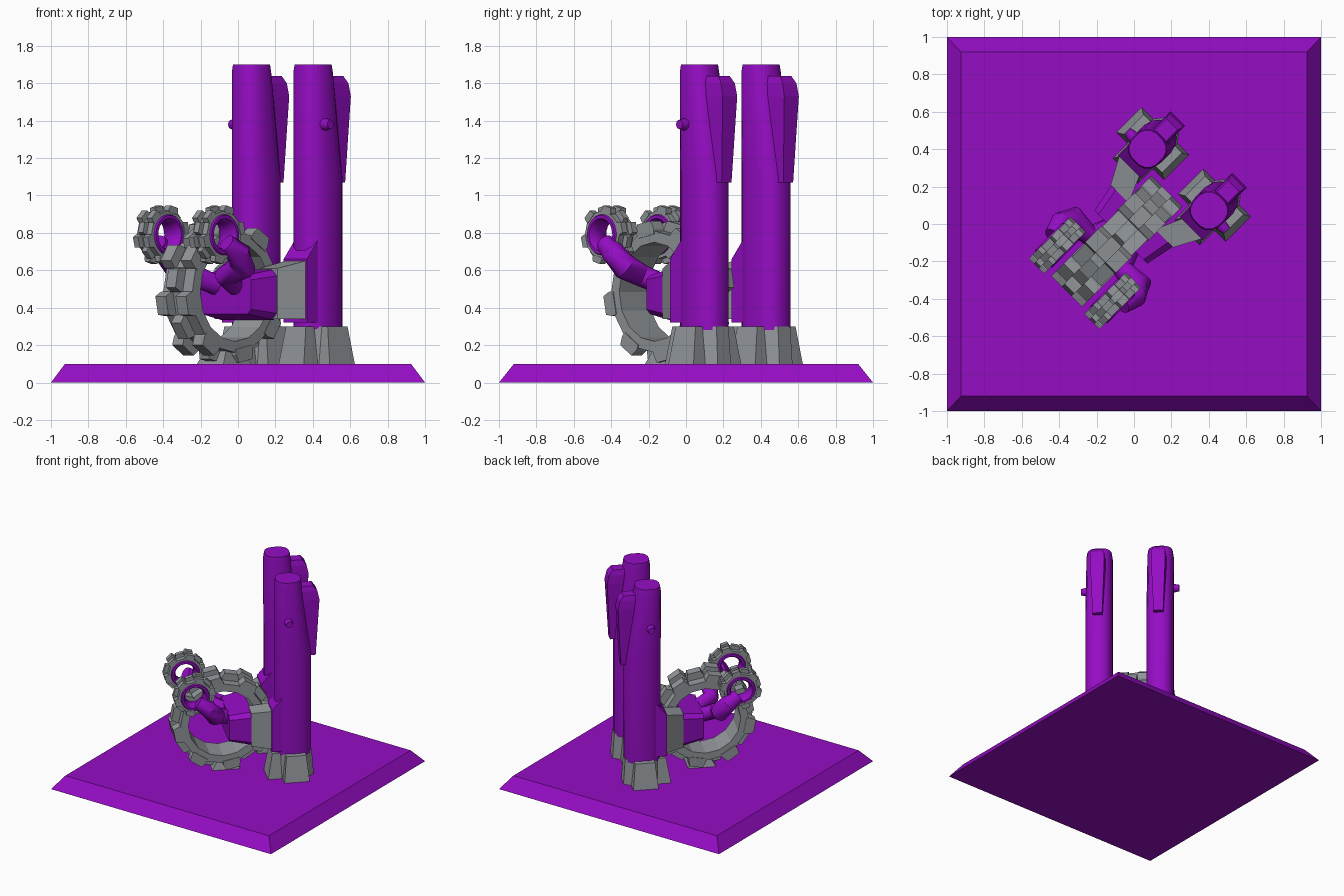
import bpy, bmesh, math
from mathutils import Matrix, Vector

if "Cube" in bpy.data.objects:
    bpy.data.objects.remove(bpy.data.objects["Cube"])

TURN = Matrix.Rotation(math.radians(45), 4, 'Z')   # the machine sits diagonally on its plinth


def material(name, rgb):
    m = bpy.data.materials.new(name)
    m.diffuse_color = (*rgb, 1)
    m.use_nodes = True
    m.node_tree.nodes["Principled BSDF"].inputs["Base Color"].default_value = m.diffuse_color
    return m


PURPLE = material("purple", (0.30, 0.004, 0.55))
GRAY = material("gray", (0.29, 0.31, 0.33))


def finish(name, bm, mat, turn=True, smooth=False):
    bmesh.ops.recalc_face_normals(bm, faces=bm.faces)
    if turn:
        bm.transform(TURN)
    me = bpy.data.meshes.new(name)
    bm.to_mesh(me)
    bm.free()
    me.materials.append(mat)
    ob = bpy.data.objects.new(name, me)
    bpy.context.collection.objects.link(ob)
    if smooth:
        bpy.ops.object.select_all(action='DESELECT')
        ob.select_set(True)
        bpy.context.view_layer.objects.active = ob
        bpy.ops.object.shade_smooth_by_angle(angle=math.radians(35))
    return ob


def loft(bm, loops, closed=False):
    """Skin a list of equal-length point loops."""
    rings = [[bm.verts.new(p) for p in l] for l in loops]
    n = len(rings[0])
    for a, b in zip(rings, rings[1:] + rings[:1] if closed else rings[1:]):
        for i in range(n):
            j = (i + 1) % n
            bm.faces.new((a[i], a[j], b[j], b[i]))
    if not closed:
        bm.faces.new(rings[0])
        bm.faces.new(rings[-1])


def rect(u0, u1, v0, v1, z):
    return [(u0, v0, z), (u1, v0, z), (u1, v1, z), (u0, v1, z)]


def oval(u, v, z, ru, rv, n=16, power=0.8):
    pts = []
    for i in range(n):
        a = 2 * math.pi * (i + 0.5) / n
        c, s = math.cos(a), math.sin(a)
        pts.append((u + ru * math.copysign(abs(c) ** power, c),
                    v + rv * math.copysign(abs(s) ** power, s), z))
    return pts


def tube(bm, path, radii, n=12):
    """Round tube with mitred joints along a path."""
    path = [Vector(p) for p in path]
    loops = []
    for i, p in enumerate(path):
        d = (path[min(i + 1, len(path) - 1)] - path[max(i - 1, 0)]).normalized()
        side = d.cross(Vector((0.1, 0.2, 1))).normalized()
        up = side.cross(d)
        loops.append([p + radii[i] * (math.cos(2 * math.pi * k / n) * side +
                                      math.sin(2 * math.pi * k / n) * up) for k in range(n)])
    loft(bm, loops)


def tread_ring(name, centre, r_in, r_band, r_lug, half, n):
    """Faceted band with alternating centre and edge lugs, axle across v."""
    bm = bmesh.new()
    cu, cv, cz = centre

    def at(r, a, v):
        return (cu + r * math.cos(a), cv + v, cz + r * math.sin(a))

    step = 2 * math.pi / n
    loft(bm, [[at(r_in, k * step, -half), at(r_band, k * step, -half),
               at(r_band, k * step, half), at(r_in, k * step, half)] for k in range(n)], True)
    third = half / 3
    for k in range(n):
        spans = [(-third, third)] if k % 2 else [(-half * 1.05, -third), (third, half * 1.05)]
        a = (k + 0.5) * step
        for v0, v1 in spans:
            loops = []
            for r, w in ((r_band * 0.95, 0.52), (r_band * 1.04, 0.50), (r_lug, 0.34)):
                loops.append([at(r, a - w * step, v0), at(r, a + w * step, v0),
                              at(r, a + w * step, v1), at(r, a - w * step, v1)])
            loft(bm, loops)
    return finish(name, bm, GRAY)


# Plinth with bevelled sides
bm = bmesh.new()
loft(bm, [rect(-1, 1, -1, 1, 0), rect(-0.925, 0.925, -0.92, 0.92, 0.1)])
finish("plinth", bm, PURPLE, turn=False)

# Large treaded wheel and its chock
tread_ring("large_wheel", (-0.13, 0, 0.485), 0.265, 0.325, 0.38, 0.11, 16)
bm = bmesh.new()
loft(bm, [rect(-0.21, 0.0, -0.1, 0.1, 0.1), rect(-0.17, -0.04, -0.08, 0.08, 0.17)])
finish("wheel_chock", bm, GRAY)

# Central body, tapered to the front
bm = bmesh.new()
loft(bm, [[(u, v * w, z + 0.47) for v, z in
           ((-1, -h * 0.75), (-0.85, -h), (0.85, -h), (1, -h * 0.75),
            (1, h * 0.75), (0.85, h), (-0.85, h), (-1, h * 0.75))]
          for u, w, h in ((-0.1, 0.2, 0.105), (0.07, 0.235, 0.135))])
finish("body", bm, PURPLE)

for s, side in ((1, "left"), (-1, "right")):
    V = 0.233 * s

    # Tall column, straight in front and tapered behind near the top
    bm = bmesh.new()
    loft(bm, [oval(0.372, V, 0.28, 0.137, 0.105), oval(0.372, V, 1.1, 0.137, 0.105),
              oval(0.335, V, 1.66, 0.1, 0.1), oval(0.335, V, 1.7, 0.094, 0.094)])
    finish(side + "_column", bm, PURPLE, smooth=True)

    # Rear fin
    bm = bmesh.new()
    loft(bm, [rect(0.465, 0.54, V - 0.037, V + 0.037, 1.07),
              rect(0.425, 0.565, V - 0.055, V + 0.055, 1.53),
              rect(0.40, 0.55, V - 0.052, V + 0.052, 1.60),
              rect(0.42, 0.52, V - 0.042, V + 0.042, 1.64)])
    finish(side + "_fin", bm, PURPLE)

    # Side peg
    bm = bmesh.new()
    tube(bm, [(0.325, 0.27 * s, 1.38), (0.325, 0.34 * s, 1.38), (0.325, 0.375 * s, 1.38)],
         [0.036, 0.032, 0.025])
    finish(side + "_peg", bm, PURPLE, smooth=True)

    # Front brace with a sloped top
    bm = bmesh.new()
    loft(bm, [[(0.2, v, 0.32), (0.36, v, 0.32), (0.36, v, 0.78), (0.3, v, 0.78), (0.2, v, 0.66)]
              for v in (V - 0.088, V + 0.088)])
    finish(side + "_brace", bm, PURPLE)

    # Gray sleeve joining body and column
    bm = bmesh.new()
    loft(bm, [[(u, v0 * s, z0), (u, v1 * s, z0), (u, v1 * s, z1), (u, v0 * s, z1)]
              for u, v0, v1, z0, z1 in ((0.06, 0.1, 0.237, 0.34, 0.61),
                                        (0.2, 0.16, 0.312, 0.34, 0.65),
                                        (0.26, 0.18, 0.312, 0.34, 0.65))])
    finish(side + "_sleeve", bm, GRAY)

    # Foot: core and splayed toes on the front and both sides
    bm = bmesh.new()
    loft(bm, [oval(0.37, V, 0.1, 0.165, 0.13, 8, 1), oval(0.37, V, 0.3, 0.15, 0.12, 8, 1)])
    for a in (90, 180, 270):
        rot = Matrix.Translation((0.375, V, 0)) @ Matrix.Rotation(math.radians(a), 4, 'Z')
        reach = 0.205 if a == 180 else 0.18
        loft(bm, [[rot @ Vector(p) for p in l] for l in (
            rect(0.03, reach, -0.095, 0.095, 0.1),
            rect(0.03, reach - 0.035, -0.075, 0.075, 0.3))])
    finish(side + "_foot", bm, GRAY)

    # Bent arm from the body up to the small wheel
    bm = bmesh.new()
    tube(bm, [(-0.09, 0.07 * s, 0.52), (-0.21, 0.12 * s, 0.57), (-0.215, 0.25 * s, 0.62),
              (-0.27, 0.275 * s, 0.69), (-0.35, 0.26 * s, 0.745)],
         [0.055, 0.06, 0.072, 0.065, 0.05])
    finish(side + "_arm", bm, PURPLE, smooth=True)

    # Small treaded wheel with a round rim
    hub = (-0.37, 0.21 * s, 0.79)
    tread_ring(side + "_small_wheel", hub, 0.105, 0.13, 0.158, 0.055, 12)
    bm = bmesh.new()
    loops = []
    for k in range(24):
        a = 2 * math.pi * k / 24
        loops.append([(hub[0] + (0.096 + 0.027 * math.cos(b)) * math.cos(a),
                       hub[1] + 0.068 * math.sin(b),
                       hub[2] + (0.096 + 0.027 * math.cos(b)) * math.sin(a))
                      for b in [2 * math.pi * j / 10 for j in range(10)]])
    loft(bm, loops, True)
    finish(side + "_rim", bm, PURPLE, smooth=True)
